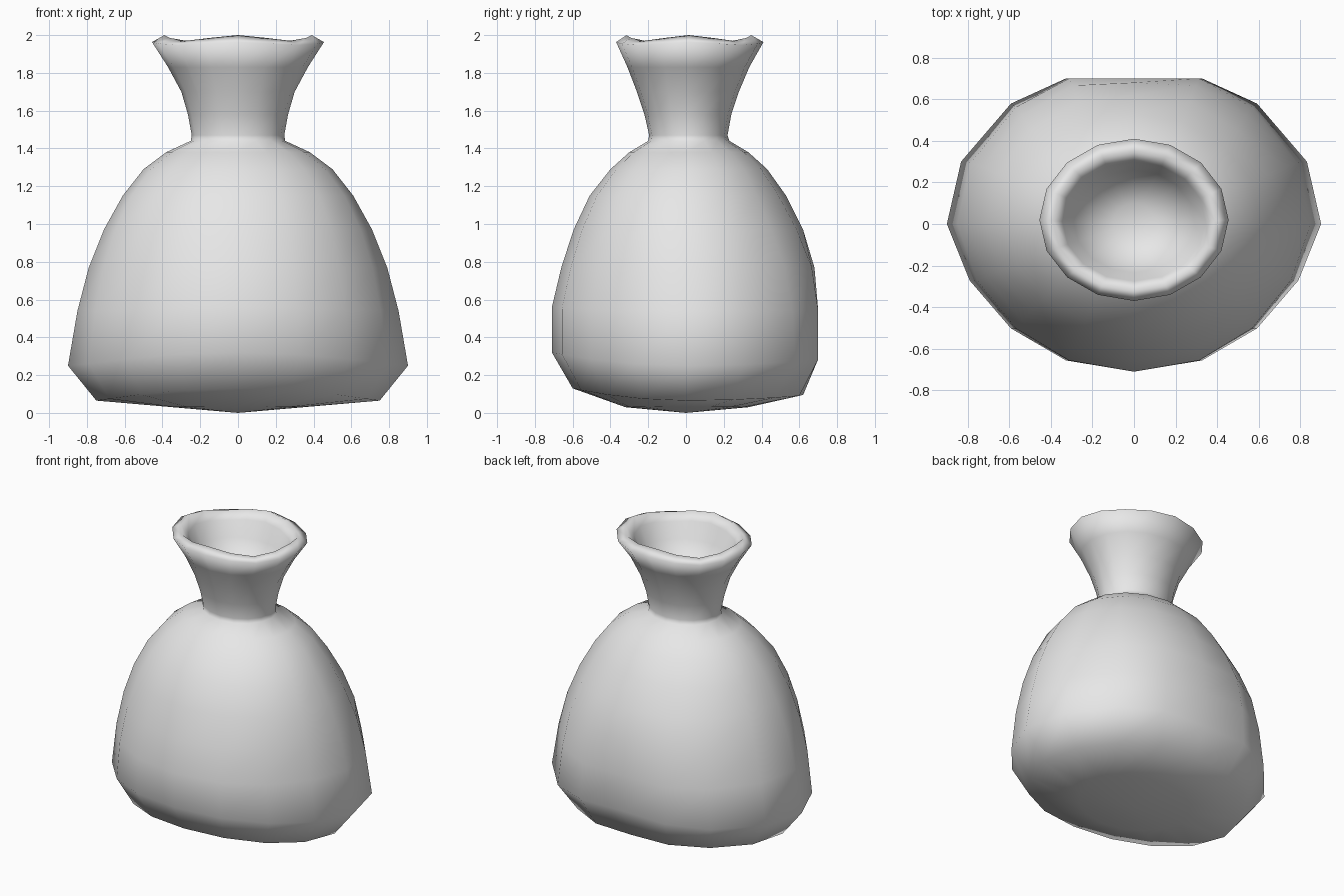
import bpy, bmesh, math

cube = bpy.data.objects.get("Cube")
if cube:
    bpy.data.objects.remove(cube, do_unlink=True)

SIDES = 16

# Plain grey cloth
cloth = bpy.data.materials.new("grey_cloth")
cloth.use_nodes = True
cloth.diffuse_color = (0.8, 0.8, 0.8, 1)
cloth.node_tree.nodes["Principled BSDF"].inputs["Base Color"].default_value = (0.8, 0.8, 0.8, 1)

# Rings from the underside up: half width, front y, back y,
# z at the sides, z at front, z at back, fullness of the back (0 to 1)
BODY = [
    (0.38, -0.32, 0.33, 0.033, 0.03, 0.03, 0.0),
    (0.75, -0.60, 0.62, 0.065, 0.13, 0.095, 0.4),
    (0.90, -0.71, 0.70, 0.25, 0.32, 0.29, 1.0),
    (0.85, -0.71, 0.70, 0.54, 0.56, 0.54, 0.8),
    (0.79, -0.66, 0.68, 0.77, 0.77, 0.77, 0.5),
    (0.71, -0.595, 0.62, 0.97, 0.97, 0.97, 0.2),
    (0.61, -0.51, 0.53, 1.15, 1.15, 1.15, 0.0),
    (0.50, -0.40, 0.43, 1.29, 1.29, 1.29, 0.0),
    (0.38, -0.30, 0.33, 1.38, 1.38, 1.38, 0.0),
    (0.25, -0.20, 0.23, 1.44, 1.44, 1.44, 0.0),
]
# Neck and rolled lip, then the hollow: half width, front y, back y, z, lip wave
NECK = [
    (0.245, -0.195, 0.22, 1.47, 0.0),
    (0.265, -0.22, 0.24, 1.58, 0.0),
    (0.30, -0.26, 0.28, 1.70, 0.0),
    (0.37, -0.31, 0.335, 1.83, 0.0),
    (0.455, -0.37, 0.41, 1.955, 0.008),
    (0.39, -0.315, 0.345, 1.985, 0.015),
    (0.345, -0.275, 0.30, 1.93, 0.01),
    (0.29, -0.235, 0.26, 1.82, 0.0),
    (0.20, -0.16, 0.185, 1.72, 0.0),
    (0.10, -0.08, 0.10, 1.68, 0.0),
]


def ring(bm, rx, yf, yb, zs, zf, zb, full=0.0, wave=0.0):
    """One oval loop with its own front and back depth."""
    verts = []
    mid = (yf + yb) / 2 if rx < 0.6 else 0.0
    for i in range(SIDES):
        a = 2 * math.pi * i / SIDES
        c, s = math.cos(a), math.sin(a)
        front = s < 0
        # pinched in front, fuller and flatter at the back
        bulge = abs(math.sin(2 * a)) * full
        x = rx * c * (1 - 0.07 * bulge * (1 if abs(s) > 0.5 or front else 0))
        t = abs(s)
        if not front:
            t = min(1.0, t * (1 + 0.17 * bulge))
        y = mid + ((yf if front else yb) - mid) * t
        z = zs + ((zf if front else zb) - zs) * s * s + wave * math.cos(4 * a)
        verts.append(bm.verts.new((x, y, z)))
    return verts


# Sack: one continuous skin from the underside to the floor of the mouth
bm = bmesh.new()
loops = [ring(bm, *r) for r in BODY]
loops += [ring(bm, rx, yf, yb, z, z, z, 0.0, w) for rx, yf, yb, z, w in NECK]
for lower, upper in zip(loops, loops[1:]):
    for i in range(SIDES):
        j = (i + 1) % SIDES
        bm.faces.new((lower[i], lower[j], upper[j], upper[i]))

# Close the underside and the hollow with fans
for loop, z in ((loops[0], 0.0), (loops[-1], 1.67)):
    tip = bm.verts.new((0, 0, z))
    for i in range(SIDES):
        bm.faces.new((loop[i], loop[(i + 1) % SIDES], tip))

bmesh.ops.recalc_face_normals(bm, faces=bm.faces[:])
for f in bm.faces:
    f.smooth = True

mesh = bpy.data.meshes.new("sack")
bm.to_mesh(mesh)
bm.free()
mesh.materials.append(cloth)
sack = bpy.data.objects.new("sack", mesh)
bpy.context.collection.objects.link(sack)
